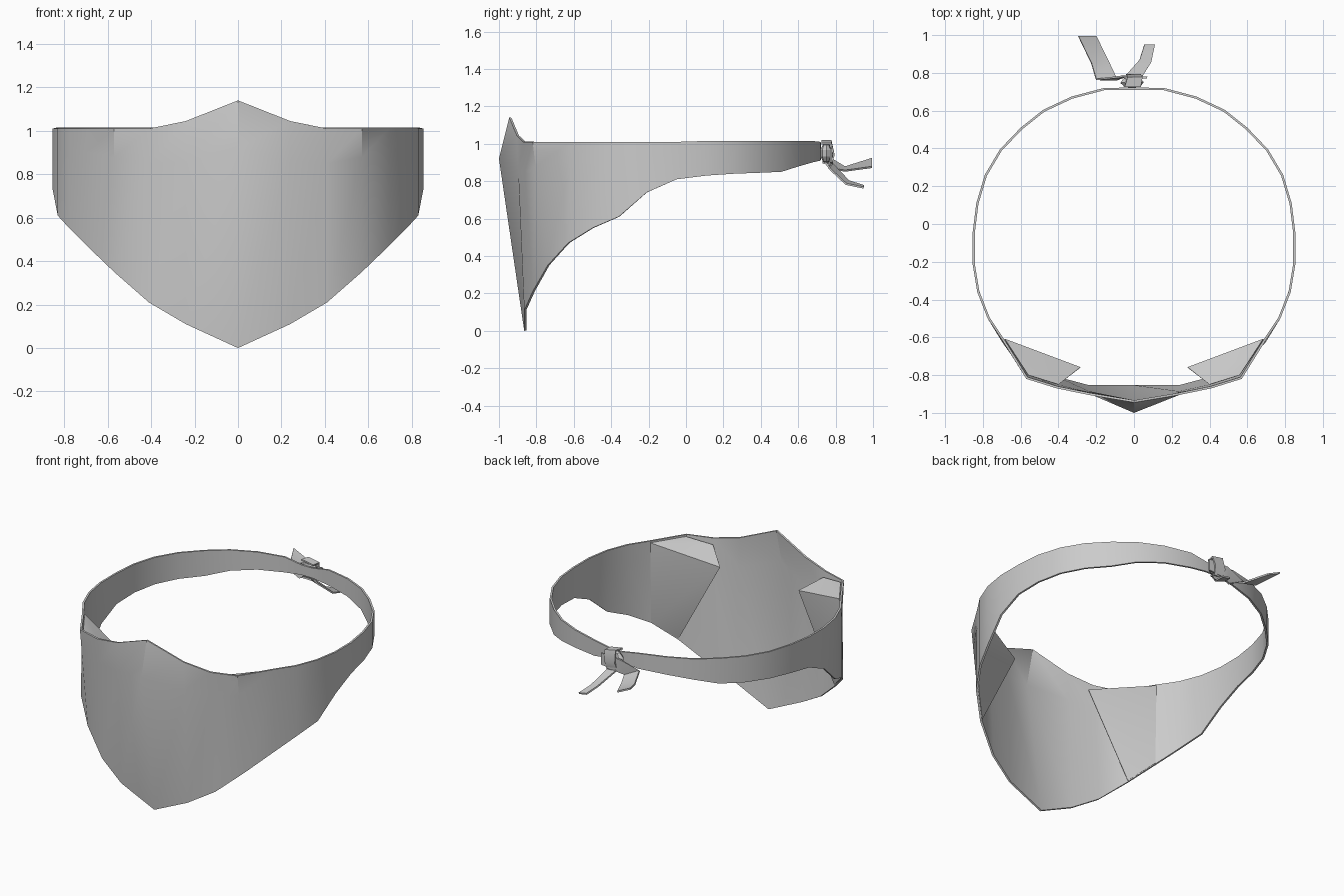
import bpy, math


def make(name, verts, faces, thick, offset=-1, angle=35):
    me = bpy.data.meshes.new(name)
    me.from_pydata(verts, [], faces)
    me.update()
    ob = bpy.data.objects.new(name, me)
    bpy.context.collection.objects.link(ob)
    bpy.ops.object.select_all(action='DESELECT')
    ob.select_set(True)
    bpy.context.view_layer.objects.active = ob
    if thick:
        m = ob.modifiers.new("thickness", 'SOLIDIFY')
        m.thickness, m.offset = thick, offset
        bpy.ops.object.modifier_apply(modifier=m.name)
    bpy.ops.object.shade_smooth_by_angle(angle=math.radians(angle))
    return ob


def ribbon(name, pairs, thick=0.01):
    verts = [p for pair in pairs for p in pair]
    faces = [(2*i, 2*i+1, 2*i+3, 2*i+2) for i in range(len(pairs) - 1)]
    return make(name, verts, faces, thick, 0)


# Mask and headband: columns from front centre round to the back
# (x, top y, top z, bottom y, bottom z)
half = [
    (0, -.945, 1.14, -.865, 0), (.24, -.905, 1.045, -.865, .11),
    (.41, -.87, 1.01, -.82, .21), (.57, -.82, 1.01, -.74, .35),
    (.695, -.62, 1.01, -.63, .47), (.775, -.5, 1.01, -.5, .55),
    (.83, -.36, 1.01, -.36, .61), (.855, -.21, 1.01, -.21, .74),
    (.855, -.05, 1.01, -.05, .81), (.835, .11, 1.015, .11, .83),
    (.79, .26, 1.015, .26, .84), (.71, .395, 1.015, .395, .845),
    (.6, .51, 1.015, .51, .85), (.48, .605, 1.015, .605, .88),
    (.33, .675, 1.015, .675, .90), (.16, .72, 1.01, .72, .91),
    (.04, .722, .99, .722, .925),
]
cols = half + [(-c[0],) + c[1:] for c in reversed(half[1:])]
verts, faces = [], []
for x, yt, zt, yb, zb in cols:
    mid = (x, yt*.8 + yb*.2, zt*.8 + zb*.2)
    if x == 0:
        mid = (0, -1.0, .92)
    verts += [(x, yb, zb), mid, (x, yt, zt)]
n = len(cols)
for i in range(n):
    a, b = 3*i, 3*((i + 1) % n)
    for k in (0, 1):
        faces.append((a+k, b+k, b+k+1, a+k+1))
make("mask_band", verts, faces, .012)

# Folded inner flaps behind the front panel
for s, side in ((1, "right"), (-1, "left")):
    v = [(.685, -.61, 1.0), (.56, -.80, 1.0), (.40, -.85, .97),
         (.285, -.76, .89), (.565, -.73, .36), (.685, -.62, .475)]
    make("inner_flap_" + side, [(s*x, y, z) for x, y, z in v],
         [(0, 1, 2), (0, 2, 3), (0, 3, 5), (3, 4, 5)], .006, 0)

# Knot core
bpy.ops.mesh.primitive_uv_sphere_add(segments=8, ring_count=5, location=(-.01, .75, .95))
knot = bpy.context.object
knot.name = "knot"
knot.scale = (.065, .032, .055)

# Upright wrap over the knot
ribbon("knot_wrap", [
    ((.035, .725, 1.0), (-.05, .725, 1.015)),
    ((.045, .775, 1.0), (-.035, .775, 1.015)),
    ((.035, .79, .94), (-.04, .79, .94)),
    ((.03, .775, .885), (-.05, .775, .89)),
    ((.02, .73, .90), (-.05, .73, .90)),
])

# Wide tail crossing the knot
ribbon("tail_wide", [
    ((.07, .775, .975), (.07, .775, .90)),
    ((-.07, .78, .97), (-.05, .78, .885)),
    ((-.20, .765, .925), (-.09, .765, .87)),
    ((-.225, .85, .875), (-.13, .85, .855)),
    ((-.295, .995, .92), (-.20, .995, .875)),
])

# Narrow drooping tail
ribbon("tail_narrow", [
    ((-.07, .745, .92), (.02, .745, .90)),
    ((-.04, .79, .885), (.04, .775, .86)),
    ((.03, .87, .80), (.09, .855, .785)),
    ((.055, .95, .775), (.11, .95, .765)),
])
